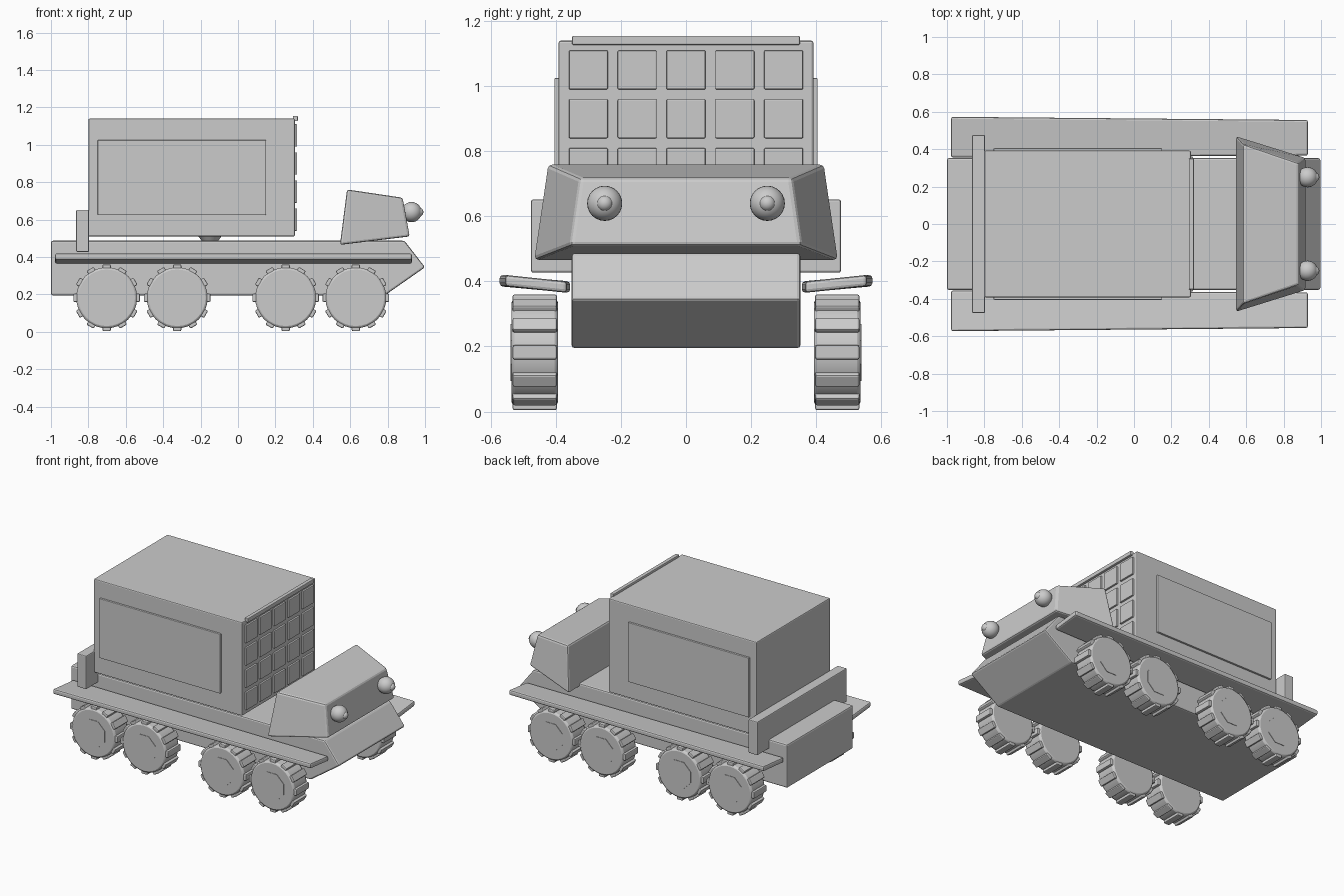
import bpy, bmesh, math
from mathutils import Matrix, Vector

if "Cube" in bpy.data.objects:
    bpy.data.objects.remove(bpy.data.objects["Cube"])

grey = bpy.data.materials.new("plain grey")
grey.diffuse_color = (0.6, 0.6, 0.6, 1)
grey.use_nodes = True
grey.node_tree.nodes["Principled BSDF"].inputs["Base Color"].default_value = grey.diffuse_color


def finish(name, bm, bevel=0.0, segments=2, smooth=False):
    """Turn a bmesh into a named object with optional soft edges."""
    bmesh.ops.recalc_face_normals(bm, faces=bm.faces)
    me = bpy.data.meshes.new(name)
    bm.to_mesh(me)
    bm.free()
    me.materials.append(grey)
    ob = bpy.data.objects.new(name, me)
    bpy.context.collection.objects.link(ob)
    if bevel:
        m = ob.modifiers.new("soft edges", 'BEVEL')
        m.width = bevel
        m.segments = segments
        m.limit_method = 'ANGLE'
    if smooth:
        bpy.context.view_layer.objects.active = ob
        ob.select_set(True)
        bpy.ops.object.shade_smooth_by_angle(angle=math.radians(35))
        ob.select_set(False)
    return ob


def add_box(bm, x, y, z, turn=Matrix()):
    """Box from (min, max) ranges, optionally turned afterwards."""
    size = [b - a for a, b in (x, y, z)]
    mid = [(a + b) / 2 for a, b in (x, y, z)]
    bmesh.ops.create_cube(bm, size=1, matrix=turn @ Matrix.Translation(mid)
                          @ Matrix.Diagonal((*size, 1)))


def box(name, x, y, z, bevel=0.006):
    bm = bmesh.new()
    add_box(bm, x, y, z)
    return finish(name, bm, bevel)


def loft(name, a, b, bevel):
    """Solid between two matching outlines."""
    bm = bmesh.new()
    va = [bm.verts.new(p) for p in a]
    vb = [bm.verts.new(p) for p in b]
    bm.faces.new(va)
    bm.faces.new(vb[::-1])
    n = len(va)
    for i in range(n):
        bm.faces.new((va[i], va[(i + 1) % n], vb[(i + 1) % n], vb[i]))
    return finish(name, bm, bevel)


# Hull with pointed nose
profile = [(-1, 0.195), (0.785, 0.195), (1, 0.345), (0.89, 0.487), (-1, 0.487)]
loft("hull", [(x, -0.352, z) for x, z in profile],
     [(x, 0.352, z) for x, z in profile], 0.01)

# Cab, narrowing toward the front
cab = [(0.545, 0.47, 0.465), (0.918, 0.355, 0.51),
       (0.88, 0.325, 0.717), (0.583, 0.427, 0.761)]
loft("cab", [(x, -y, z) for x, y, z in cab], cab, 0.012)

# Cargo body, pivot and rear guard
box("cargo_body", (-0.8, 0.304), (-0.392, 0.392), (0.51, 1.14), 0.007)
box("rear_guard", (-0.865, -0.797), (-0.476, 0.476), (0.427, 0.652))
box("front_lip", (0.294, 0.32), (-0.35, 0.35), (1.127, 1.155), 0.004)
bm = bmesh.new()
bmesh.ops.create_cone(bm, cap_ends=True, segments=16, radius1=0.035,
                      radius2=0.065, depth=0.04,
                      matrix=Matrix.Translation((-0.15, 0, 0.495)))
finish("body_pivot", bm, smooth=True)

# Grid of square panels on the body front
bm = bmesh.new()
for row in range(4):
    for col in range(5):
        y, z = (col - 2) * 0.15, 0.6 + row * 0.15
        add_box(bm, (0.298, 0.316), (y - 0.06, y + 0.06), (z - 0.06, z + 0.06))
finish("front_panels", bm, 0.004)


# One tyre with tread blocks, axis along y, centred on the origin
def wheel_mesh(bm, spot):
    turn = Matrix.Translation(spot) @ Matrix.Rotation(math.pi / 2, 4, 'X')
    bmesh.ops.create_cone(bm, cap_ends=True, segments=32, radius1=0.163,
                          radius2=0.163, depth=0.144, matrix=turn)


for s, side in ((-1, "right"), (1, "left")):
    # Raised side panel
    box(side + "_side_panel", (-0.75, 0.15),
        tuple(sorted((s * 0.385, s * 0.405))), (0.625, 1.025), 0.003)

    # Tilted fender, slightly narrower at the front
    ends = []
    for x, inner, outer in ((-0.978, 0.356, 0.573), (0.93, 0.366, 0.556)):
        ends.append([(x, s * inner, 0.365), (x, s * outer, 0.385),
                     (x, s * outer, 0.42), (x, s * inner, 0.4)])
    loft(side + "_fender", ends[0], ends[1], 0.01)

    # Headlamp and its inner lens
    bm = bmesh.new()
    for x, r in ((0.928, 0.054), (0.966, 0.025)):
        bmesh.ops.create_uvsphere(
            bm, u_segments=24, v_segments=14, radius=r,
            matrix=Matrix.Translation((x, s * 0.25, 0.64))
            @ Matrix.Rotation(math.pi / 2, 4, 'Y'))
    finish(side + "_headlamp", bm, smooth=True)

    for i, x in enumerate((-0.702, -0.325, 0.255, 0.63)):
        spot = Vector((x, s * 0.465, 0.182))
        bm = bmesh.new()
        wheel_mesh(bm, spot)
        finish(f"{side}_tyre_{i + 1}", bm, 0.012, smooth=True)

        # Tread blocks around the tyre
        bm = bmesh.new()
        for k in range(12):
            turn = Matrix.Translation(spot) @ Matrix.Rotation(k * math.pi / 6, 4, 'Y')
            add_box(bm, (0.14, 0.178), (-0.068, 0.068), (-0.022, 0.022), turn)
        finish(f"{side}_tread_{i + 1}", bm, 0.006)

        # Thin eight-sided hub plate
        bm = bmesh.new()
        bmesh.ops.create_cone(
            bm, cap_ends=True, segments=8, radius1=0.095, radius2=0.095,
            depth=0.006,
            matrix=Matrix.Translation(spot + Vector((0, s * 0.072, 0)))
            @ Matrix.Rotation(math.pi / 2, 4, 'X')
            @ Matrix.Rotation(math.pi / 8, 4, 'Z'))
        finish(f"{side}_hub_{i + 1}", bm)
